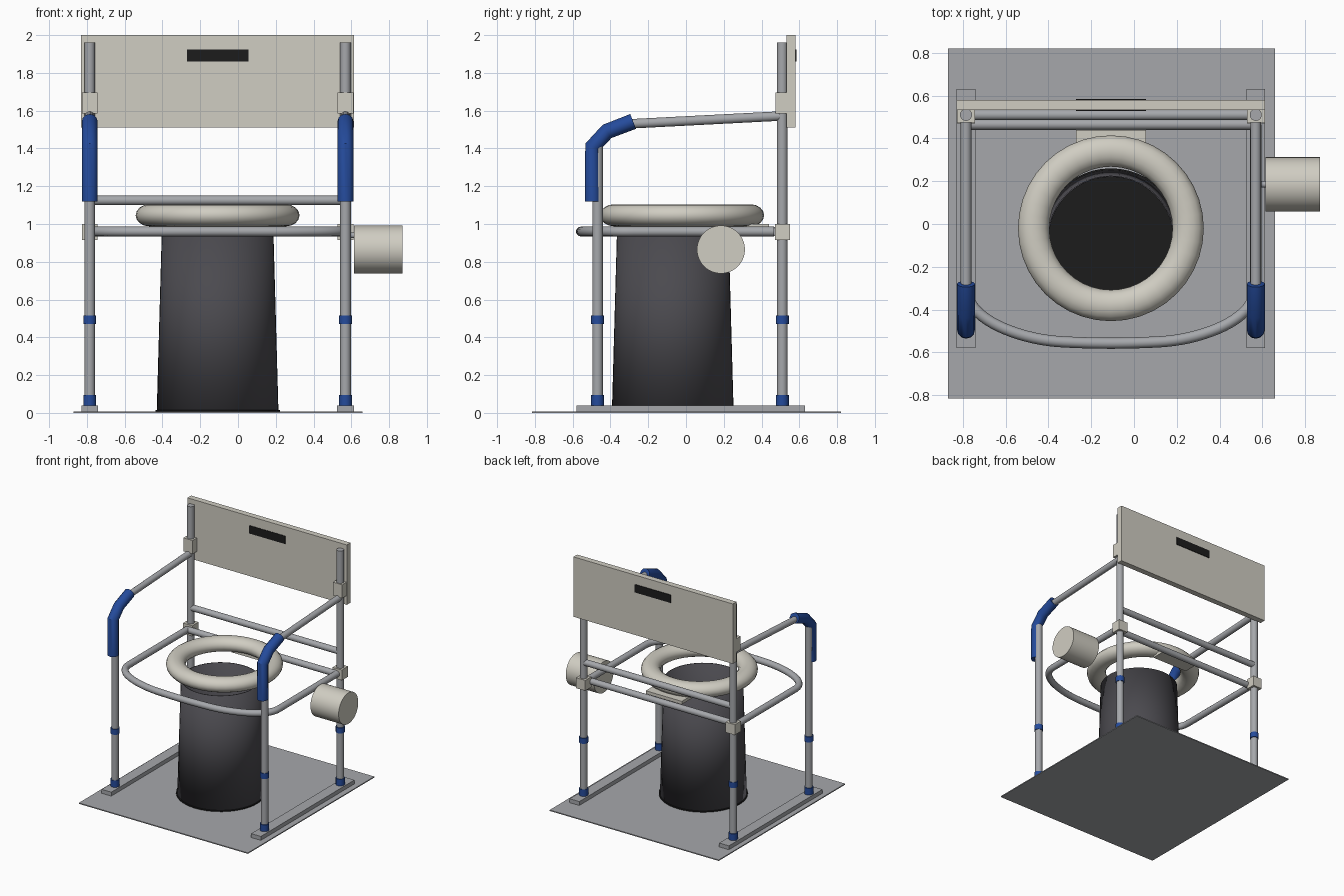
import bpy
import math
from mathutils import Vector

cube = bpy.data.objects.get("Cube")
if cube:
    bpy.data.objects.remove(cube)


def material(name, r, g, b):
    m = bpy.data.materials.new(name)
    m.use_nodes = True
    m.diffuse_color = (r, g, b, 1)
    bsdf = next(n for n in m.node_tree.nodes if n.type == 'BSDF_PRINCIPLED')
    bsdf.inputs["Base Color"].default_value = (r, g, b, 1)
    return m


METAL = material("grey metal", 0.38, 0.39, 0.41)
IVORY = material("ivory plastic", 0.63, 0.61, 0.54)
BLUE = material("blue rubber", 0.018, 0.07, 0.33)
DARK = material("charcoal plastic", 0.07, 0.068, 0.078)
BLACK = material("black", 0.012, 0.012, 0.012)

CX = -0.108            # centre line of the frame
HALF = 0.677           # post distance from the centre line
FRONT, BACK = -0.468, 0.51
RAIL_Z = 0.96


def finish(name, mat, smooth=True):
    ob = bpy.context.object
    ob.name = name
    ob.data.materials.clear()
    ob.data.materials.append(mat)
    if smooth:
        bpy.ops.object.shade_smooth_by_angle(angle=math.radians(35))
    return ob


def box(name, mat, lo, hi):
    lo, hi = Vector(lo), Vector(hi)
    bpy.ops.mesh.primitive_cube_add(size=1, location=(lo + hi) / 2)
    ob = bpy.context.object
    for v in ob.data.vertices:
        v.co = v.co * (hi - lo)
    return finish(name, mat, False)


def rod(name, mat, a, b, radius, sides=24):
    a, b = Vector(a), Vector(b)
    bpy.ops.mesh.primitive_cylinder_add(
        vertices=sides, radius=radius, depth=(b - a).length, location=(a + b) / 2,
        rotation=(b - a).to_track_quat('Z', 'Y').to_euler())
    return finish(name, mat)


def tube(name, mat, points, radius, kind='POLY'):
    """Bent tube through the given points."""
    cu = bpy.data.curves.new(name, 'CURVE')
    cu.dimensions = '3D'
    cu.bevel_depth = radius
    cu.bevel_resolution = 4
    cu.use_fill_caps = True
    sp = cu.splines.new(kind)
    sp.points.add(len(points) - 1)
    for p, co in zip(sp.points, points):
        p.co = (*co, 1)
    if kind == 'NURBS':
        sp.order_u = 3
        sp.use_endpoint_u = True
        sp.resolution_u = 6
    ob = bpy.data.objects.new(name, cu)
    bpy.context.collection.objects.link(ob)
    bpy.ops.object.select_all(action='DESELECT')
    ob.select_set(True)
    bpy.context.view_layer.objects.active = ob
    bpy.ops.object.convert(target='MESH')
    return finish(name, mat)


# Floor plate
box("floor_plate", METAL, (-0.87, -0.815, 0), (0.66, 0.82, 0.008))

# Both sides of the frame
for side, s in (("right", -1), ("left", 1)):
    x = CX + s * HALF
    box(side + "_foot_runner", METAL, (x - 0.044, -0.58, 0.008), (x + 0.044, 0.63, 0.04))
    for end, y, top in (("front", FRONT, 1.42), ("back", BACK, 1.96)):
        part = side + "_" + end
        rod(part + "_post", METAL, (x, y, 0.04), (x, y, top), 0.028)
        rod(part + "_foot_collar", BLUE, (x, y, 0.04), (x, y, 0.095), 0.034)
        rod(part + "_height_collar", BLUE, (x, y, 0.47), (x, y, 0.515), 0.034)
    rod(side + "_arm_rail", METAL, (x, -0.34, 1.528), (x, BACK, 1.572), 0.025)
    tube(side + "_arm_grip", BLUE,
         [(x, -0.494, 1.12), (x, -0.494, 1.41), (x, -0.418, 1.49), (x, -0.28, 1.543)], 0.042)
    box(side + "_back_bracket", IVORY, (x - 0.042, 0.475, 1.585), (x + 0.042, 0.575, 1.695))
    box(side + "_seat_bracket", IVORY, (x - 0.042, 0.47, 0.915), (x + 0.042, 0.55, 1.0))

# Seat rail bowing out at the front, and rear crossbars
half_rail = [(HALF, 0.465), (HALF, -0.22), (HALF, -0.36), (0.56, -0.47), (0.34, -0.545), (0.1, -0.557)]
path = [(CX - x, y, RAIL_Z) for x, y in half_rail]
path += [(CX + x, y, RAIL_Z) for x, y in reversed(half_rail)]
tube("seat_rail", METAL, path, 0.026, 'NURBS')
for name, y, z in (("lower_crossbar", 0.465, RAIL_Z), ("upper_crossbar", BACK, 1.125)):
    rod(name, METAL, (CX - HALF, y, z), (CX + HALF, y, z), 0.025)

# Backrest with its dark slot
box("backrest", IVORY, (-0.83, 0.532, 1.51), (0.613, 0.58, 2.0))
box("backrest_slot", BLACK, (-0.27, 0.528, 1.86), (0.056, 0.585, 1.925))

# Ring seat and rear hinge plate
bpy.ops.mesh.primitive_torus_add(major_segments=40, minor_segments=16, major_radius=0.361,
                                 minor_radius=0.073, location=(CX, -0.02, 1.046))
ring = finish("seat_ring", IVORY)
for v in ring.data.vertices:
    v.co.z *= 0.8
box("seat_hinge", IVORY, (-0.27, 0.3, 0.975), (0.056, 0.44, 1.0))

# Open bucket on a black base
bpy.ops.mesh.primitive_cone_add(vertices=48, radius1=0.322, radius2=0.296, depth=0.925,
                                end_fill_type='NOTHING', location=(CX, -0.07, 0.4775))
bucket = finish("bucket", DARK)
wall = bucket.modifiers.new("wall", 'SOLIDIFY')
wall.thickness = 0.006
rod("bucket_base", BLACK, (CX, -0.07, 0.008), (CX, -0.07, 0.016), 0.33, 48)

# Paper roll on the left side
rod("paper_roll", IVORY, (0.615, 0.185, 0.865), (0.87, 0.185, 0.865), 0.127, 40)
rod("roll_arm", METAL, (CX + HALF, 0.185, 0.94), (0.63, 0.185, 0.94), 0.015, 12)
